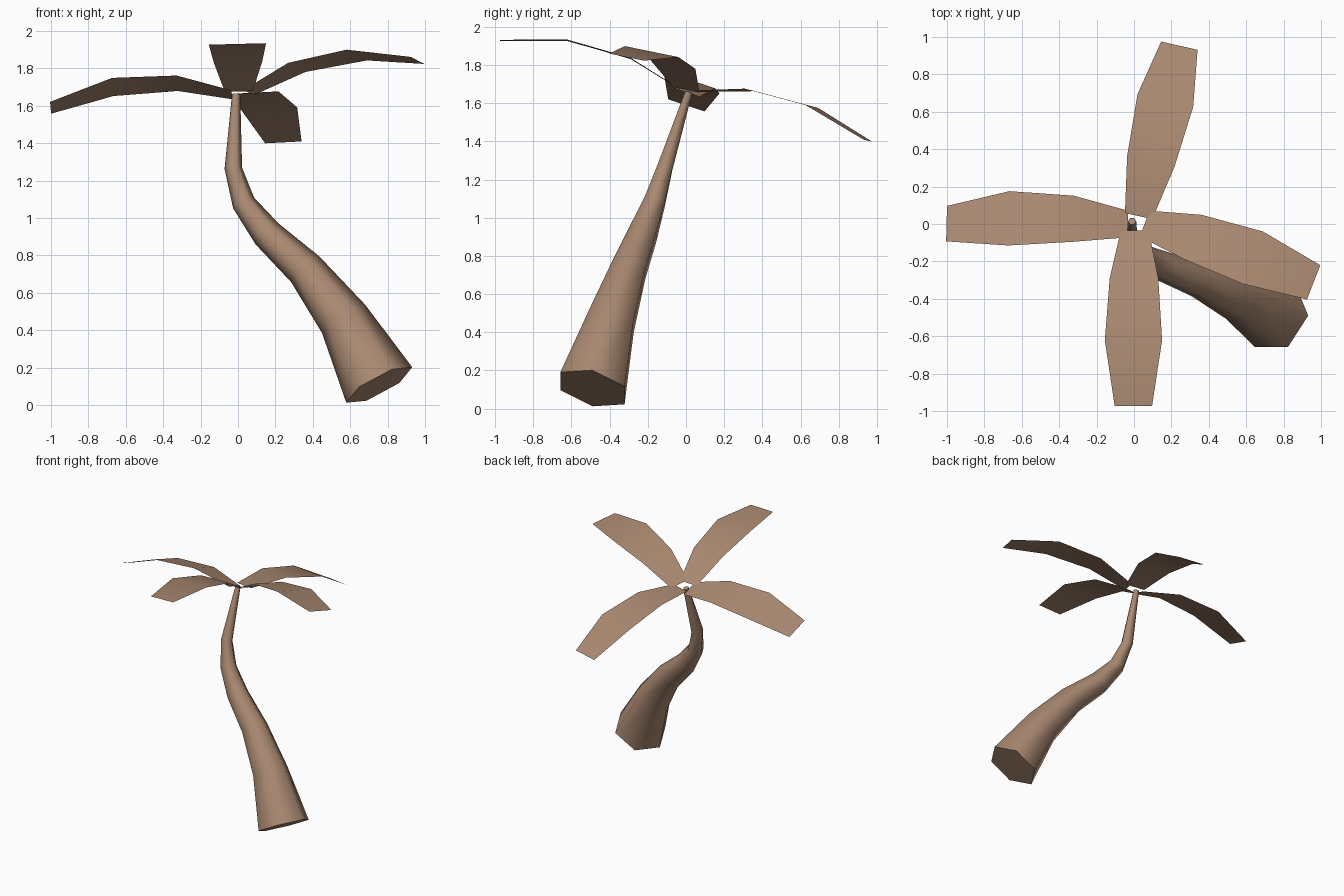
import bpy, bmesh
from math import radians, sin, cos, tau
from mathutils import Vector

default = bpy.data.objects.get("Cube")
if default:
    bpy.data.objects.remove(default, do_unlink=True)

# One dry brown for the whole tree
brown = bpy.data.materials.new("dry_brown")
brown.use_nodes = True
colour = (0.40, 0.25, 0.165, 1)
brown.diffuse_color = colour
brown.node_tree.nodes["Principled BSDF"].inputs["Base Color"].default_value = colour


def make_object(name, bm, sharp_angle):
    mesh = bpy.data.meshes.new(name)
    bm.to_mesh(mesh)
    bm.free()
    mesh.materials.append(brown)
    obj = bpy.data.objects.new(name, mesh)
    bpy.context.collection.objects.link(obj)
    bpy.ops.object.select_all(action='DESELECT')
    obj.select_set(True)
    bpy.context.view_layer.objects.active = obj
    bpy.ops.object.shade_smooth_by_angle(angle=radians(sharp_angle))
    return obj


def build_trunk(path, sides=6):
    """Sweep a tapering hexagon along the leaning, curved path."""
    bm = bmesh.new()
    centres = [Vector(p[:3]) for p in path]
    last = len(path) - 1
    rings = []
    for i, centre in enumerate(centres):
        axis = (centres[min(i + 1, last)] - centres[max(i - 1, 0)]).normalized()
        u = Vector((0, 1, 0)).cross(axis).normalized()
        v = axis.cross(u)
        radius = path[i][3]
        rings.append([bm.verts.new(centre + radius * (u * cos(tau * k / sides) + v * sin(tau * k / sides)))
                      for k in range(sides)])
    for low, high in zip(rings, rings[1:]):
        for k in range(sides):
            n = (k + 1) % sides
            bm.faces.new((low[k], low[n], high[n], high[k]))
    bm.faces.new(rings[0][::-1])
    bm.faces.new(rings[-1])
    make_object("trunk", bm, 65)


def build_leaf(name, joint, heading, pitch, roll):
    """A thin arched blade; its origin sits at the first bend."""
    bm = bmesh.new()
    bend = radians(16)
    inner, middle, outer = 0.30, 0.345, 0.352
    profile = [(-inner * cos(bend), -inner * sin(bend), 0.075),
               (0, 0, 0.13),
               (middle, 0, 0.153),
               (middle + outer * cos(bend), -outer * sin(bend), 0.10)]
    rows = [[bm.verts.new((x, side * half, z)) for side in (-1, 1)] for x, z, half in profile]
    for a, b in zip(rows, rows[1:]):
        bm.faces.new((a[0], b[0], b[1], a[1]))
    leaf = make_object(name, bm, 30)
    leaf.location = joint
    leaf.rotation_euler = (radians(roll), radians(-pitch), radians(heading))


# Trunk: x, y, z, radius from root to crown
build_trunk([(0.755, -0.49, 0.107, 0.20),
             (0.565, -0.39, 0.46, 0.138),
             (0.36, -0.30, 0.725, 0.102),
             (0.155, -0.225, 0.915, 0.083),
             (0.03, -0.165, 1.08, 0.063),
             (-0.025, -0.11, 1.265, 0.047),
             (-0.01, 0.015, 1.66, 0.022)])

# Four leaves fanned around the crown
build_leaf("right_leaf", (-0.325, 0.028, 1.72), 179.6, -3.3, 18.5)
build_leaf("front_leaf", (0, -0.29, 1.835), -90.5, 16, 1.5)
build_leaf("left_leaf", (0.315, -0.07, 1.805), -19, 11, -11)
build_leaf("back_leaf", (0.09, 0.335, 1.67), 76.6, -14.6, -3)
